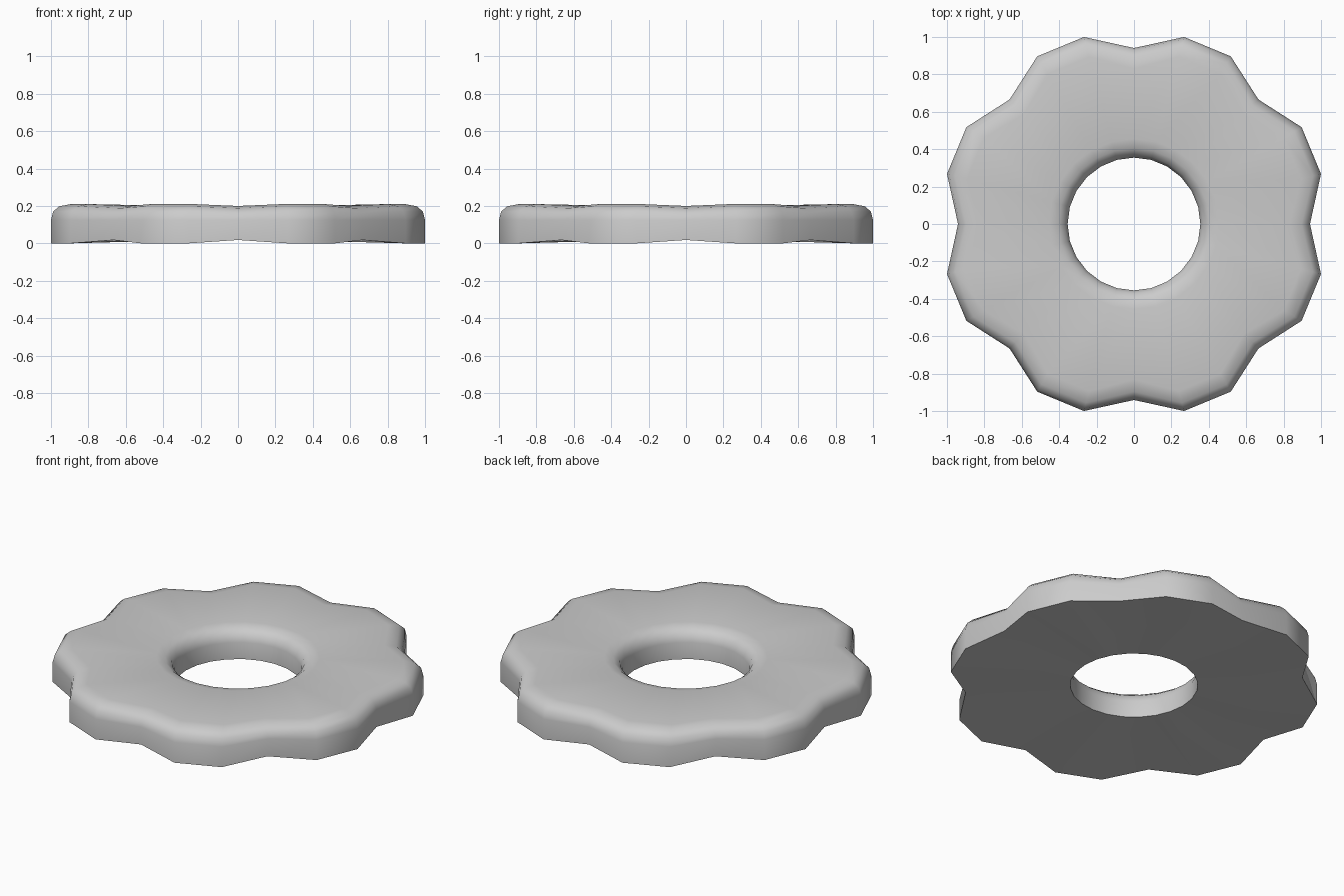
import bpy, bmesh, math

if "Cube" in bpy.data.objects:
    bpy.data.objects.remove(bpy.data.objects["Cube"])

SIDES = 24          # three outline points per lobe, eight lobes
bm = bmesh.new()
rings = []

for i in range(SIDES):
    a = math.radians(15 * i)
    valley = i % 3 == 0
    R = 0.941 if valley else 1.035
    low = 0.018 if valley else 0.0
    top = 0.2 if valley else 0.21
    # closed cross-section: outer wall, rounded rim, top, rounded hole, hole wall
    profile = [
        (R, low), (R, 0.125), (R - 0.012, top - 0.04), (R - 0.045, top - 0.012),
        (R - 0.11, top), (0.455, 0.2), (0.405, 0.19), (0.37, 0.163),
        (0.355, 0.12), (0.355, 0.018),
    ]
    rings.append([bm.verts.new((r * math.cos(a), r * math.sin(a), z)) for r, z in profile])

# skin the cross-sections around the circle
for i in range(SIDES):
    p, q = rings[i], rings[(i + 1) % SIDES]
    n = len(p)
    for j in range(n):
        k = (j + 1) % n
        bm.faces.new((p[j], q[j], q[k], p[k]))
bmesh.ops.recalc_face_normals(bm, faces=bm.faces)

# scalloped ring with a round hole
mesh = bpy.data.meshes.new("scalloped_ring")
bm.to_mesh(mesh)
bm.free()
ring = bpy.data.objects.new("scalloped_ring", mesh)
bpy.context.collection.objects.link(ring)
bpy.context.view_layer.objects.active = ring
ring.select_set(True)
bpy.ops.object.shade_smooth_by_angle(angle=math.radians(50))
